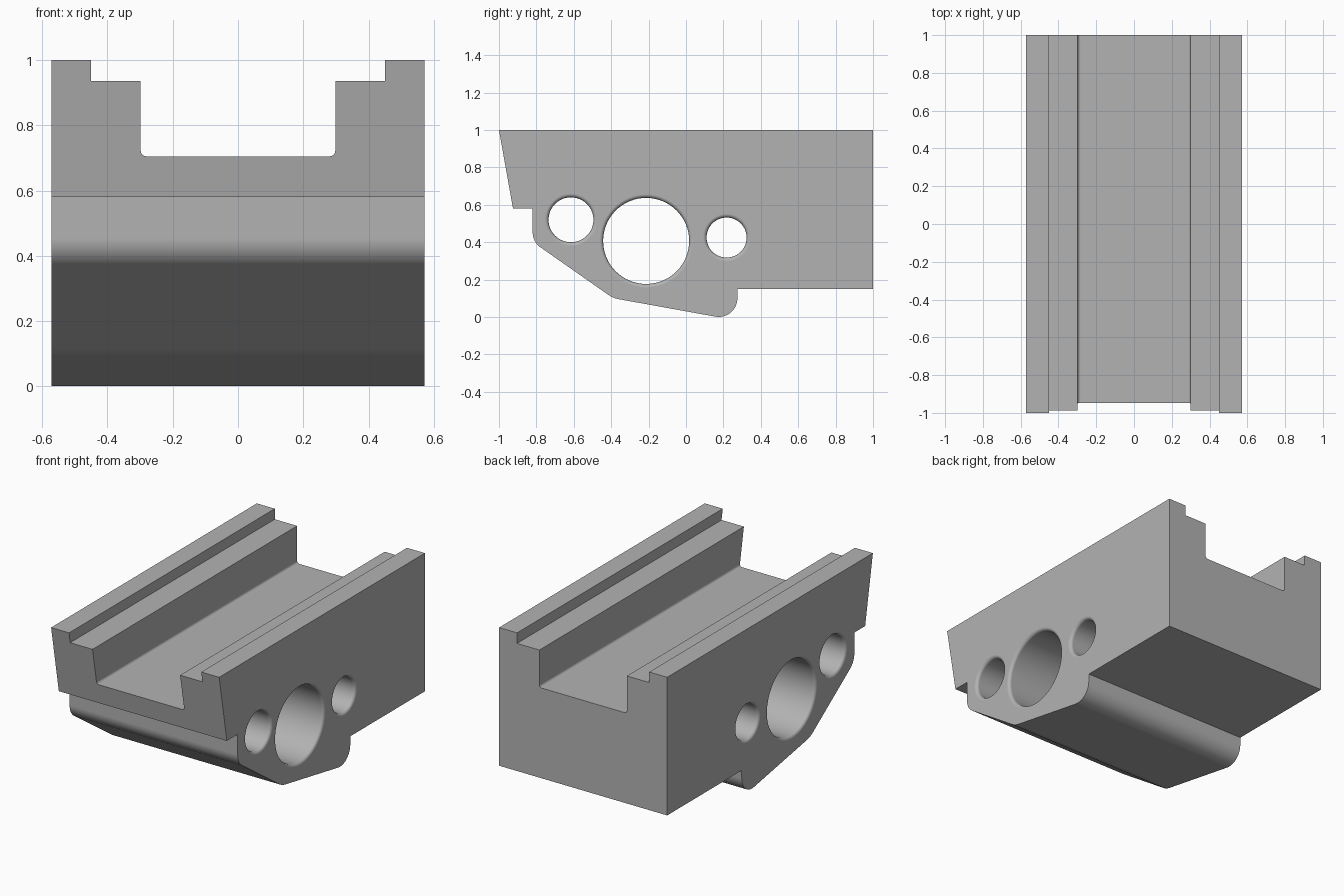
import bpy
import bmesh
import math
from mathutils import Vector, Matrix

cube = bpy.data.objects.get("Cube")
if cube:
    bpy.data.objects.remove(cube, do_unlink=True)

HALF_WIDTH = 0.572

grey = bpy.data.materials.new("machined grey")
grey.use_nodes = True
colour = (0.45, 0.45, 0.45, 1)
grey.diffuse_color = colour
grey.node_tree.nodes["Principled BSDF"].inputs["Base Color"].default_value = colour


def rounded(corners, steps=10):
    """Outline from (u, v, radius) corners, with tangent arcs where radius > 0."""
    points = []
    for i, (u, v, r) in enumerate(corners):
        p = Vector((u, v))
        if r == 0:
            points.append(p)
            continue
        a = (Vector(corners[i - 1][:2]) - p).normalized()
        b = (Vector(corners[(i + 1) % len(corners)][:2]) - p).normalized()
        half = a.angle(b) / 2
        centre = p + (a + b).normalized() * r / math.sin(half)
        start = p + a * r / math.tan(half) - centre
        end = p + b * r / math.tan(half) - centre
        sweep = start.angle(end)
        for k in range(steps + 1):
            t = k / steps
            points.append(centre + (start * math.sin((1 - t) * sweep)
                                    + end * math.sin(t * sweep)) / math.sin(sweep))
    return points


def finish(name, bm, helper):
    bmesh.ops.recalc_face_normals(bm, faces=bm.faces)
    mesh = bpy.data.meshes.new(name)
    bm.to_mesh(mesh)
    bm.free()
    mesh.materials.append(grey)
    obj = bpy.data.objects.new(name, mesh)
    bpy.context.collection.objects.link(obj)
    obj.hide_render = helper
    return obj


def prism(name, outline, place, half, helper=False):
    """Extrude an outline from -half to half; place maps (u, v, depth) to 3D."""
    bm = bmesh.new()
    face = bm.faces.new([bm.verts.new(place(p.x, p.y, -half)) for p in outline])
    top = bmesh.ops.extrude_face_region(bm, geom=[face])["geom"]
    shift = Vector(place(0, 0, 2 * half))
    bmesh.ops.translate(bm, vec=shift,
                        verts=[g for g in top if isinstance(g, bmesh.types.BMVert)])
    return finish(name, bm, helper)


def bore_cutter(name, y, z, radius, lip=0.02, sides=64):
    """Lathed cutter with flared ends, giving the bore rounded rims."""
    side = [(HALF_WIDTH + 0.05, radius + lip)]
    for k in range(6):
        a = math.radians(18 * k)
        side.append((HALF_WIDTH - lip * (1 - math.cos(a)),
                     radius + lip * (1 - math.sin(a))))
    profile = side + [(-x, r) for x, r in reversed(side)]
    bm = bmesh.new()
    rings = []
    for x, r in profile:
        rings.append([bm.verts.new((x, y + r * math.cos(math.tau * k / sides),
                                    z + r * math.sin(math.tau * k / sides)))
                      for k in range(sides)])
    for low, high in zip(rings, rings[1:]):
        for k in range(sides):
            n = (k + 1) % sides
            bm.faces.new((low[k], low[n], high[n], high[k]))
    bm.faces.new(rings[0])
    bm.faces.new(rings[-1])
    return finish(name, bm, True)


# Main block: side outline swept across the width
side_outline = rounded([
    (-1, 1, 0), (-0.925, 0.58, 0), (-0.82, 0.58, 0), (-0.82, 0.402, 0.1),
    (-0.39, 0.101, 0.15), (0.275, -0.019, 0.1), (0.275, 0.15, 0),
    (1, 0.15, 0), (1, 1, 0)])
block = prism("slotted_block", side_outline, lambda u, v, d: (d, u, v), HALF_WIDTH)

# Stepped channel along the top
channel = rounded([
    (-0.45, 1.2, 0), (-0.45, 0.935, 0), (-0.298, 0.935, 0), (-0.298, 0.705, 0.016),
    (0.298, 0.705, 0.016), (0.298, 0.935, 0), (0.45, 0.935, 0), (0.45, 1.2, 0)], 5)
cutters = [prism("channel_cutter", channel, lambda u, v, d: (u, d, v), 1.2, True)]

# Three cross bores
for name, y, z, r in (("front_bore", -0.615, 0.52, 0.12),
                      ("middle_bore", -0.213, 0.407, 0.23),
                      ("rear_bore", 0.217, 0.425, 0.107)):
    cutters.append(bore_cutter(name + "_cutter", y, z, r))

bpy.ops.object.select_all(action="DESELECT")
bpy.context.view_layer.objects.active = block
block.select_set(True)
for cutter in cutters:
    cut = block.modifiers.new(cutter.name, "BOOLEAN")
    cut.operation = "DIFFERENCE"
    cut.solver = "EXACT"
    cut.object = cutter
    bpy.ops.object.modifier_apply(modifier=cut.name)
for cutter in cutters:
    bpy.data.objects.remove(cutter, do_unlink=True)

# Smooth fillets and bores, flat faces kept flat
bpy.ops.object.shade_smooth_by_angle(angle=math.radians(30))
weighted = block.modifiers.new("flat faces", "WEIGHTED_NORMAL")
weighted.keep_sharp = True
